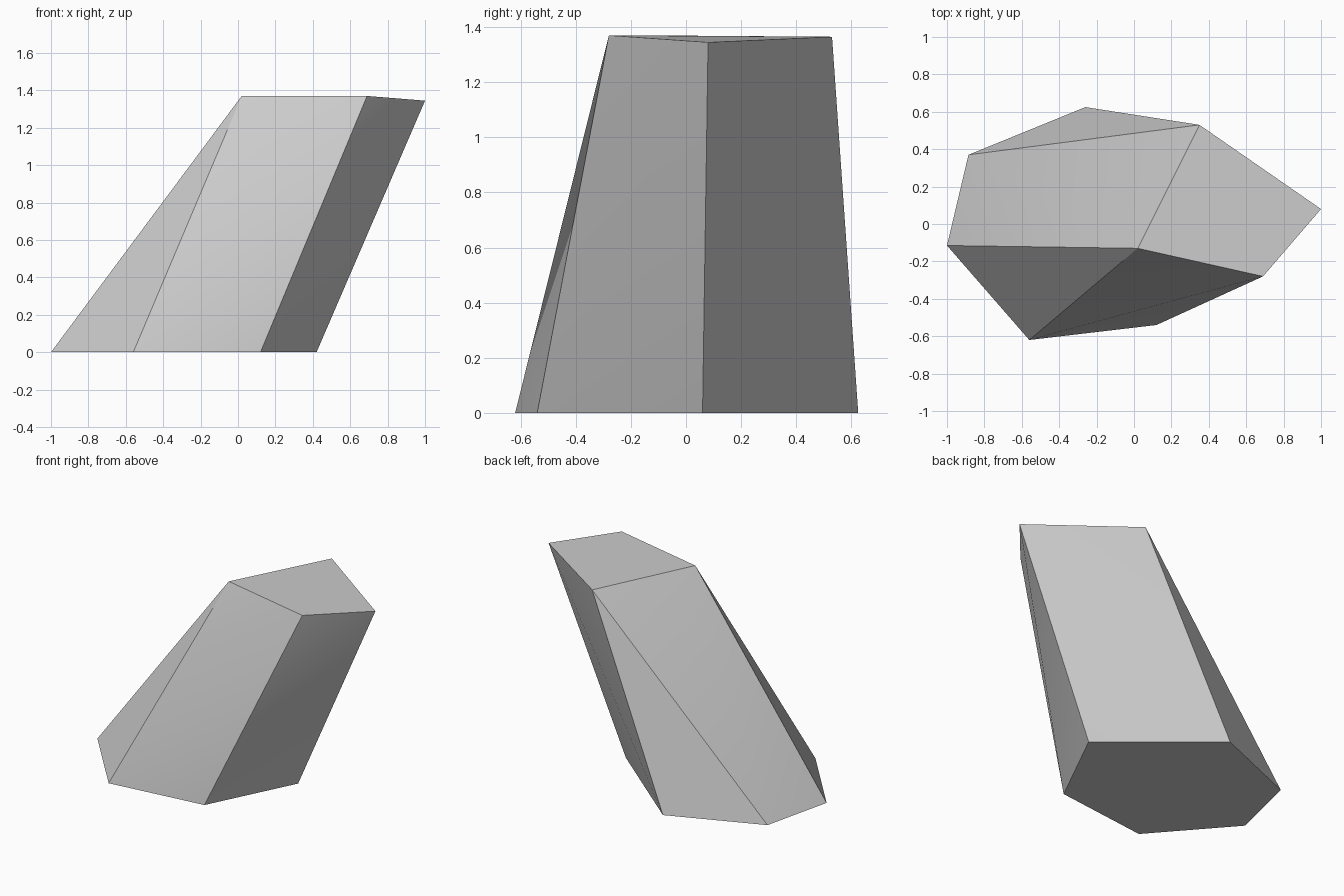
import bpy
import bmesh
import math

cube = bpy.data.objects.get("Cube")
if cube:
    bpy.data.objects.remove(cube, do_unlink=True)

# Single stone grey
stone = bpy.data.materials.new("stone_grey")
grey = (0.6, 0.6, 0.6, 1.0)
stone.diffuse_color = grey
stone.use_nodes = True
stone.node_tree.nodes["Principled BSDF"].inputs["Base Color"].default_value = grey

# Six-sided footprint and four-sided slanted crown
base = [(-1.0, -0.115), (-0.56, -0.62), (0.12, -0.54),
        (0.42, 0.06), (-0.26, 0.625), (-0.885, 0.37)]
crown = [(0.02, -0.13, 1.37), (0.69, -0.28, 1.37),
         (1.0, 0.08, 1.345), (0.35, 0.53, 1.365)]

# Wrap both outlines in one convex faceted rock
bm = bmesh.new()
for x, y in base:
    bm.verts.new((x, y, 0.0))
for point in crown:
    bm.verts.new(point)
bmesh.ops.convex_hull(bm, input=bm.verts[:])

# Merge flat triangles into clean polygons
bmesh.ops.dissolve_limit(bm, angle_limit=math.radians(1),
                         verts=bm.verts[:], edges=bm.edges[:])
bmesh.ops.recalc_face_normals(bm, faces=bm.faces[:])

mesh = bpy.data.meshes.new("leaning_rock")
bm.to_mesh(mesh)
bm.free()
mesh.materials.append(stone)
rock = bpy.data.objects.new("leaning_rock", mesh)
bpy.context.collection.objects.link(rock)

# Soften shallow folds, keep the strong edges sharp
bpy.ops.object.select_all(action='DESELECT')
rock.select_set(True)
bpy.context.view_layer.objects.active = rock
bpy.ops.object.shade_smooth_by_angle(angle=math.radians(30))
